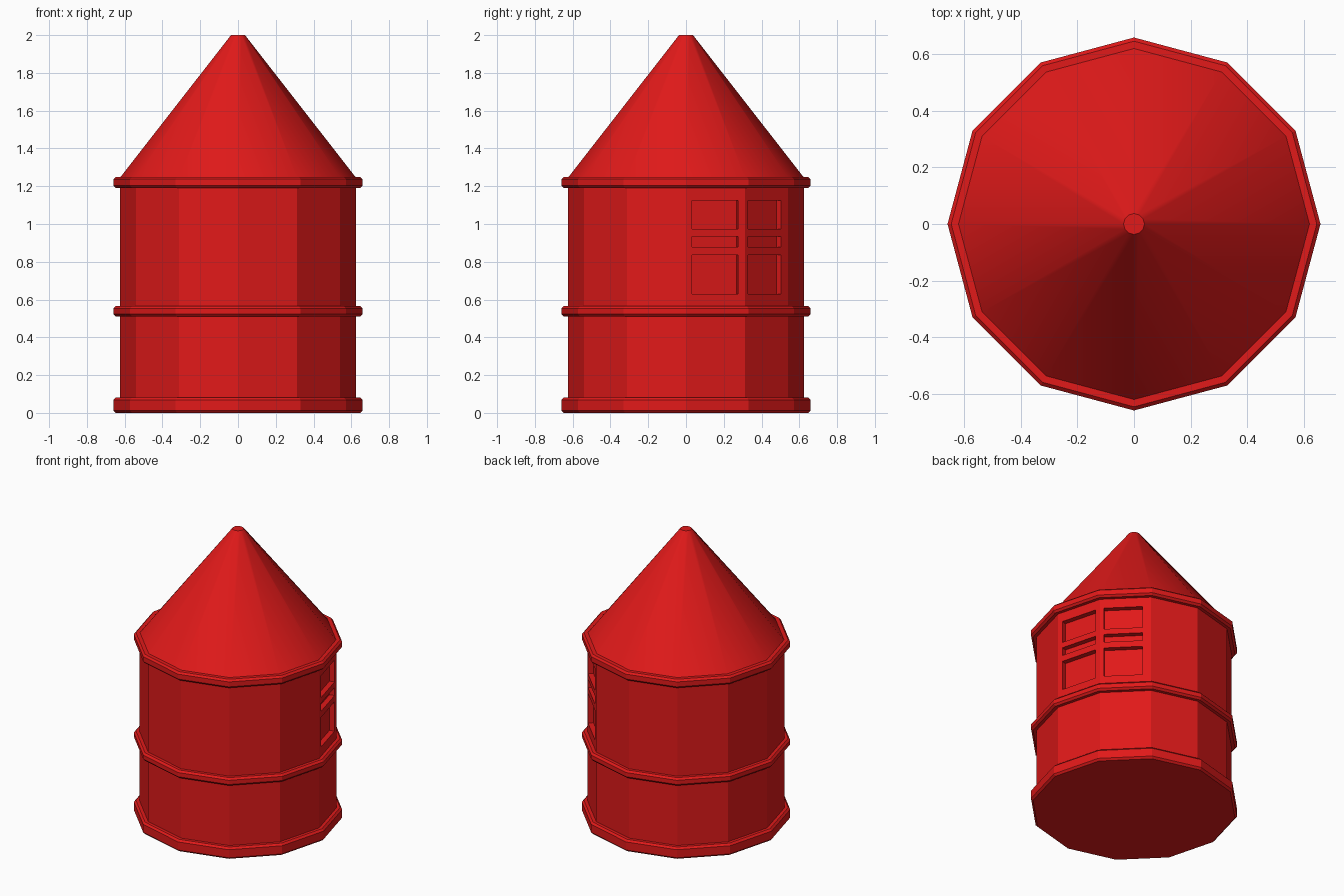
import bpy, bmesh, math
from mathutils import Matrix

if "Cube" in bpy.data.objects:
    bpy.data.objects.remove(bpy.data.objects["Cube"])

SIDES = 12
R = 0.625

red = bpy.data.materials.new("red")
red.diffuse_color = (0.75, 0.01, 0.01, 1)
red.use_nodes = True
red.node_tree.nodes["Principled BSDF"].inputs["Base Color"].default_value = red.diffuse_color


def make_object(name, bm):
    bmesh.ops.recalc_face_normals(bm, faces=bm.faces)
    mesh = bpy.data.meshes.new(name)
    bm.to_mesh(mesh)
    bm.free()
    obj = bpy.data.objects.new(name, mesh)
    bpy.context.collection.objects.link(obj)
    mesh.materials.append(red)
    return obj


def lathe(name, profile):
    """Stack of 12-sided rings from (radius, z) pairs, capped at both ends."""
    bm = bmesh.new()
    rings = []
    for r, z in profile:
        rings.append([bm.verts.new((r * math.cos(math.tau * i / SIDES),
                                    r * math.sin(math.tau * i / SIDES), z))
                      for i in range(SIDES)])
    for a, b in zip(rings, rings[1:]):
        for i in range(SIDES):
            j = (i + 1) % SIDES
            bm.faces.new((a[i], a[j], b[j], b[i]))
    bm.faces.new(rings[0])
    bm.faces.new(rings[-1])
    return make_object(name, bm)


# Tower wall
wall = lathe("tower_wall", [(R, 0.03), (R, 1.23)])

# Sunken window panes on the two wall faces right of the +x corner
bm = bmesh.new()
depth = 0.035
apothem = R * math.cos(math.pi / SIDES)
half = R * math.sin(math.pi / SIDES)
for angle, s0, s1 in ((15, 0.032, 0.286), (45, 0.024, 0.270)):
    for z0, z1 in ((0.63, 0.835), (0.878, 0.934), (0.973, 1.125)):
        turn = Matrix.Rotation(math.radians(angle), 4, 'Z')
        place = Matrix.Translation((apothem, (s0 + s1) / 2 - half, (z0 + z1) / 2))
        size = Matrix.Diagonal((2 * depth, s1 - s0, z1 - z0, 1))
        bmesh.ops.create_cube(bm, size=1, matrix=turn @ place @ size)
cutter = make_object("window_cutter", bm)
cutter.hide_render = True
mod = wall.modifiers.new("windows", 'BOOLEAN')
mod.operation = 'DIFFERENCE'
mod.solver = 'EXACT'
mod.object = cutter
bpy.context.view_layer.objects.active = wall
wall.select_set(True)
bpy.ops.object.modifier_apply(modifier=mod.name)
bpy.data.objects.remove(cutter)

# Bevelled hoops around the wall
for name, z0, z1 in (("base_hoop", 0.0, 0.082),
                     ("middle_hoop", 0.51, 0.565),
                     ("eaves_hoop", 1.19, 1.25)):
    b = 0.013
    lathe(name, [(0.66 - b, z0), (0.66, z0 + b), (0.66, z1 - b), (0.66 - b, z1)])

# Conical roof with a small flat tip
roof = lathe("roof", [(R, 1.245), (0.037, 2.0)])
bpy.ops.object.select_all(action='DESELECT')
roof.select_set(True)
bpy.context.view_layer.objects.active = roof
bpy.ops.object.shade_smooth_by_angle(angle=math.radians(30))
